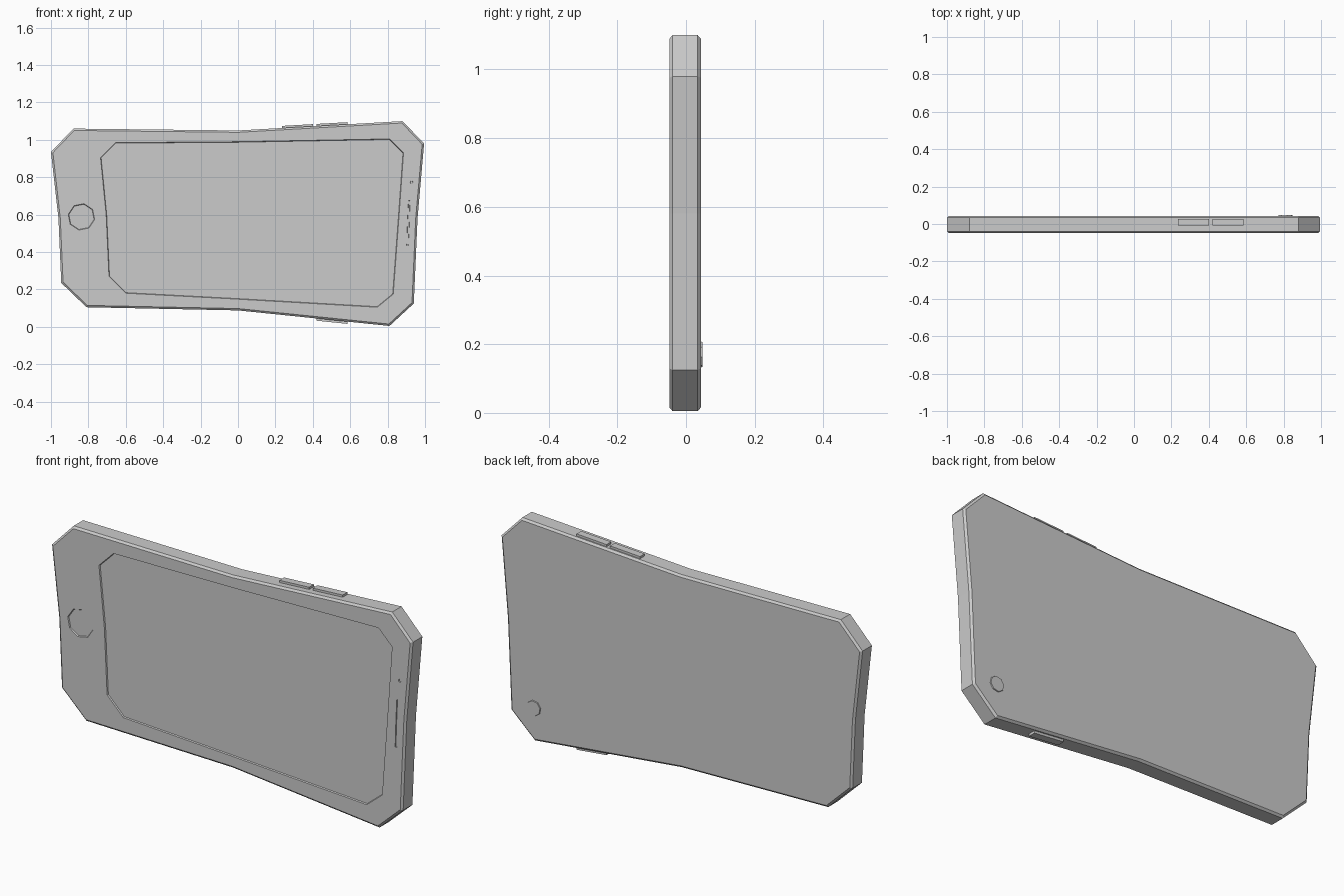
import bpy, bmesh, math

if "Cube" in bpy.data.objects:
    bpy.data.objects.remove(bpy.data.objects["Cube"])

FRONT, BACK = -0.048, 0.043


def inset(pts, d):
    """Mitred inward offset of a clockwise (x, z) outline."""
    out = []
    n = len(pts)
    for i, (x, z) in enumerate(pts):
        (px, pz), (nx, nz) = pts[i - 1], pts[(i + 1) % n]
        a = math.hypot(x - px, z - pz)
        b = math.hypot(nx - x, nz - z)
        n1 = ((z - pz) / a, -(x - px) / a)
        n2 = ((nz - z) / b, -(nx - x) / b)
        k = d / (1 + n1[0] * n2[0] + n1[1] * n2[1])
        out.append((x + (n1[0] + n2[0]) * k, z + (n1[1] + n2[1]) * k))
    return out


def loft(name, rings):
    """Closed solid from (outline, y) rings with equal point counts."""
    bm = bmesh.new()
    loops = [[bm.verts.new((x, y, z)) for x, z in pts] for pts, y in rings]
    n = len(loops[0])
    bm.faces.new(loops[0])
    bm.faces.new(loops[-1])
    for a, b in zip(loops, loops[1:]):
        for i in range(n):
            j = (i + 1) % n
            bm.faces.new((a[i], a[j], b[j], b[i]))
    bmesh.ops.recalc_face_normals(bm, faces=bm.faces)
    me = bpy.data.meshes.new(name)
    bm.to_mesh(me)
    bm.free()
    ob = bpy.data.objects.new(name, me)
    bpy.context.collection.objects.link(ob)
    return ob


def disc(x, z, r, n=8):
    return [(x + r * math.sin(2 * math.pi * (i + .25) / n),
             z + r * math.cos(2 * math.pi * (i + .25) / n)) for i in range(n)]


# Body: clipped, slightly warped outline with chamfered rims
outline = [(-0.88, 1.06), (0, 1.05), (0.88, 1.10), (0.995, 0.98), (0.96, 0.58),
           (0.94, 0.125), (0.81, 0.005), (0, 0.088), (-0.81, 0.105),
           (-0.945, 0.235), (-0.96, 0.58), (-1.0, 0.935)]
rim = inset(outline, 0.01)
body = loft("phone_body", [(rim, FRONT), (outline, FRONT + 0.009),
                           (outline, BACK - 0.009), (rim, BACK)])


def recess(name, pts, depth, slope):
    """Sloped-wall pocket cut into the front face."""
    cutter = loft(name, [(inset(pts, -slope), FRONT - depth),
                         (inset(pts, slope), FRONT + depth)])
    cutter.hide_render = True
    cutter.display_type = 'WIRE'
    mod = body.modifiers.new(name, 'BOOLEAN')
    mod.operation = 'DIFFERENCE'
    mod.solver = 'EXACT'
    mod.object = cutter


# Screen, round button, earpiece slot and front lens
screen = [(-0.655, 0.985), (0, 0.99), (0.81, 1.005), (0.885, 0.93), (0.86, 0.58),
          (0.83, 0.175), (0.745, 0.105), (0, 0.148), (-0.60, 0.18),
          (-0.69, 0.27), (-0.705, 0.6), (-0.735, 0.905)]
recess("screen_cutter", screen, 0.006, 0.003)
recess("button_cutter", disc(-0.837, 0.588, 0.072), 0.005, 0.003)
recess("earpiece_cutter", [(0.911, 0.675), (0.92, 0.675), (0.916, 0.54),
                           (0.911, 0.435), (0.902, 0.435), (0.905, 0.54)], 0.005, 0.001)
recess("front_lens_cutter", disc(0.928, 0.773, 0.008), 0.005, 0.001)

# Rear camera disc
loft("rear_camera", [(disc(0.81, 0.17, 0.04), BACK - 0.005),
                     (disc(0.81, 0.17, 0.037), BACK + 0.005)])


# Side keys following the sloping long edges
def key(name, x0, x1, z0, slope, out):
    f = lambda x, d: (x, z0 + slope * x + d)
    pts = [f(x0, out), f(x1, out), f(x1, -out), f(x0, -out)]
    ob = loft(name, [(pts, -0.009), (pts, 0.028)])
    return ob


key("volume_up_key", 0.235, 0.40, 1.05, 0.057, 0.011)
key("volume_down_key", 0.42, 0.585, 1.05, 0.057, 0.011)
key("power_key", 0.42, 0.585, 0.088, -0.1025, -0.012)
